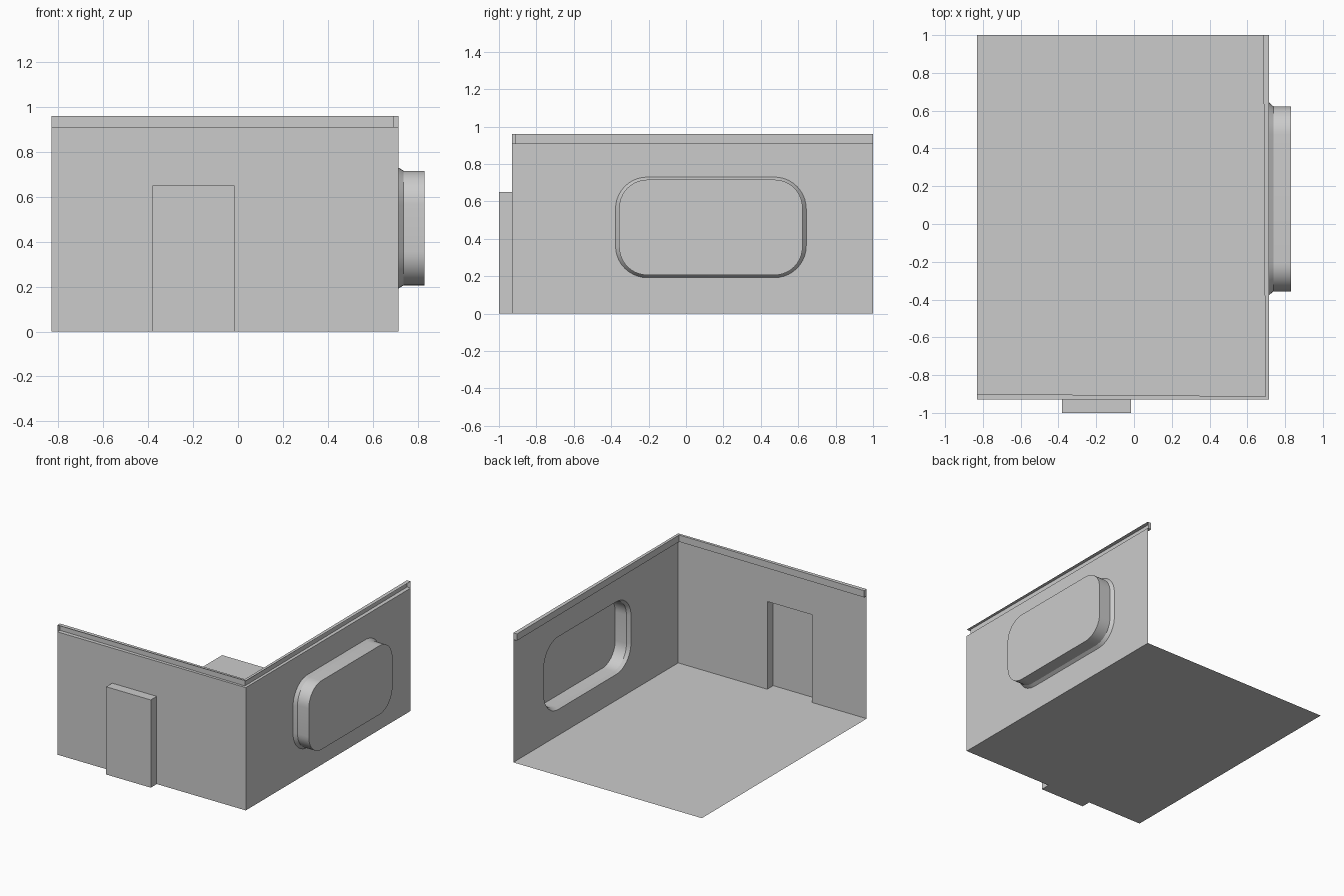
import bpy, bmesh, math

cube = bpy.data.objects.get("Cube")
if cube:
    bpy.data.objects.remove(cube, do_unlink=True)

# Room extents
LEFT, RIGHT, FRONT, BACK = -0.83, 0.715, -0.93, 1.0
WALL_TOP, TRIM_TOP = 0.91, 0.96
DOOR_A, DOOR_B, DOOR_TOP, DOOR_OUT = -0.38, -0.015, 0.65, -1.0

grey = bpy.data.materials.new("plain_grey")
grey.use_nodes = True
grey.diffuse_color = (0.6, 0.6, 0.6, 1)
grey.node_tree.nodes["Principled BSDF"].inputs["Base Color"].default_value = (0.6, 0.6, 0.6, 1)


def finish(name, bm, smooth=False):
    bmesh.ops.recalc_face_normals(bm, faces=bm.faces)
    mesh = bpy.data.meshes.new(name)
    bm.to_mesh(mesh)
    bm.free()
    mesh.materials.append(grey)
    obj = bpy.data.objects.new(name, mesh)
    bpy.context.collection.objects.link(obj)
    if smooth:
        bpy.ops.object.select_all(action="DESELECT")
        obj.select_set(True)
        bpy.context.view_layer.objects.active = obj
        bpy.ops.object.shade_smooth_by_angle(angle=math.radians(30))
    return obj


def ring(bm, points):
    return [bm.verts.new(p) for p in points]


def strip(bm, a, b, closed=True):
    """Quads joining two matching rows of vertices."""
    for i in range(len(a) if closed else len(a) - 1):
        j = (i + 1) % len(a)
        bm.faces.new((a[i], a[j], b[j], b[i]))


def window_outline(x, grow, steps=10):
    """Rounded rectangle parallel to the side wall."""
    cy, cz, hy, hz, r = 0.133, 0.461, 0.49 + grow, 0.255 + grow * 0.7, 0.15 + grow
    points = []
    for k, (sy, sz) in enumerate(((1, 1), (-1, 1), (-1, -1), (1, -1))):
        for i in range(steps + 1):
            t = (k + i / steps) * math.pi / 2
            points.append((x, cy + sy * (hy - r) + r * math.cos(t),
                           cz + sz * (hz - r) + r * math.sin(t)))
    return points


# Floor, including the doorway sill
bm = bmesh.new()
bm.faces.new(ring(bm, [(x, y, 0) for x, y in (
    (LEFT, FRONT), (DOOR_A, FRONT), (DOOR_A, DOOR_OUT), (DOOR_B, DOOR_OUT),
    (DOOR_B, FRONT), (RIGHT, FRONT), (RIGHT, BACK), (LEFT, BACK))]))
finish("floor", bm)

# Front wall with the door opening
door = ((DOOR_A, 0), (DOOR_A, DOOR_TOP), (DOOR_B, DOOR_TOP), (DOOR_B, 0))
bm = bmesh.new()
bm.faces.new(ring(bm, [(x, FRONT, z) for x, z in (
    (LEFT, 0), *door, (RIGHT, 0), (RIGHT, WALL_TOP), (LEFT, WALL_TOP))]))
finish("front_wall", bm)

# Door recess pushed out through the front wall
bm = bmesh.new()
inner = ring(bm, [(x, FRONT, z) for x, z in door])
outer = ring(bm, [(x, DOOR_OUT, z) for x, z in door])
strip(bm, inner, outer, closed=False)
bm.faces.new(outer)
finish("door_recess", bm)

# Side wall with the window opening
bm = bmesh.new()
edges = []
for outline in ([(RIGHT, y, z) for y, z in (
        (FRONT, 0), (BACK, 0), (BACK, WALL_TOP), (FRONT, WALL_TOP))],
        window_outline(RIGHT, 0.02)):
    verts = ring(bm, outline)
    edges += [bm.edges.new((v, verts[i - 1])) for i, v in enumerate(verts)]
bmesh.ops.triangle_fill(bm, edges=edges, use_beauty=True, normal=(1, 0, 0))
finish("side_wall", bm)

# Window recess: flared lip, straight sides and pane
bm = bmesh.new()
rows = [ring(bm, window_outline(x, g)) for x, g in (
    (RIGHT, 0.02), (0.738, 0), (0.83, 0))]
strip(bm, rows[0], rows[1])
strip(bm, rows[1], rows[2])
bm.faces.new(rows[2])
finish("window_recess", bm, smooth=True)

# Top trim: channel open to the outside, closed at both ends
profile = ((RIGHT, FRONT), (RIGHT, BACK), (0.685, BACK),
           (0.695, -0.912), (LEFT, -0.90), (LEFT, FRONT))
bm = bmesh.new()
low = ring(bm, [(x, y, WALL_TOP) for x, y in profile])
high = ring(bm, [(x, y, TRIM_TOP) for x, y in profile])
strip(bm, low[1:], high[1:], closed=False)
bm.faces.new(low)
bm.faces.new(high)
finish("top_trim", bm)
